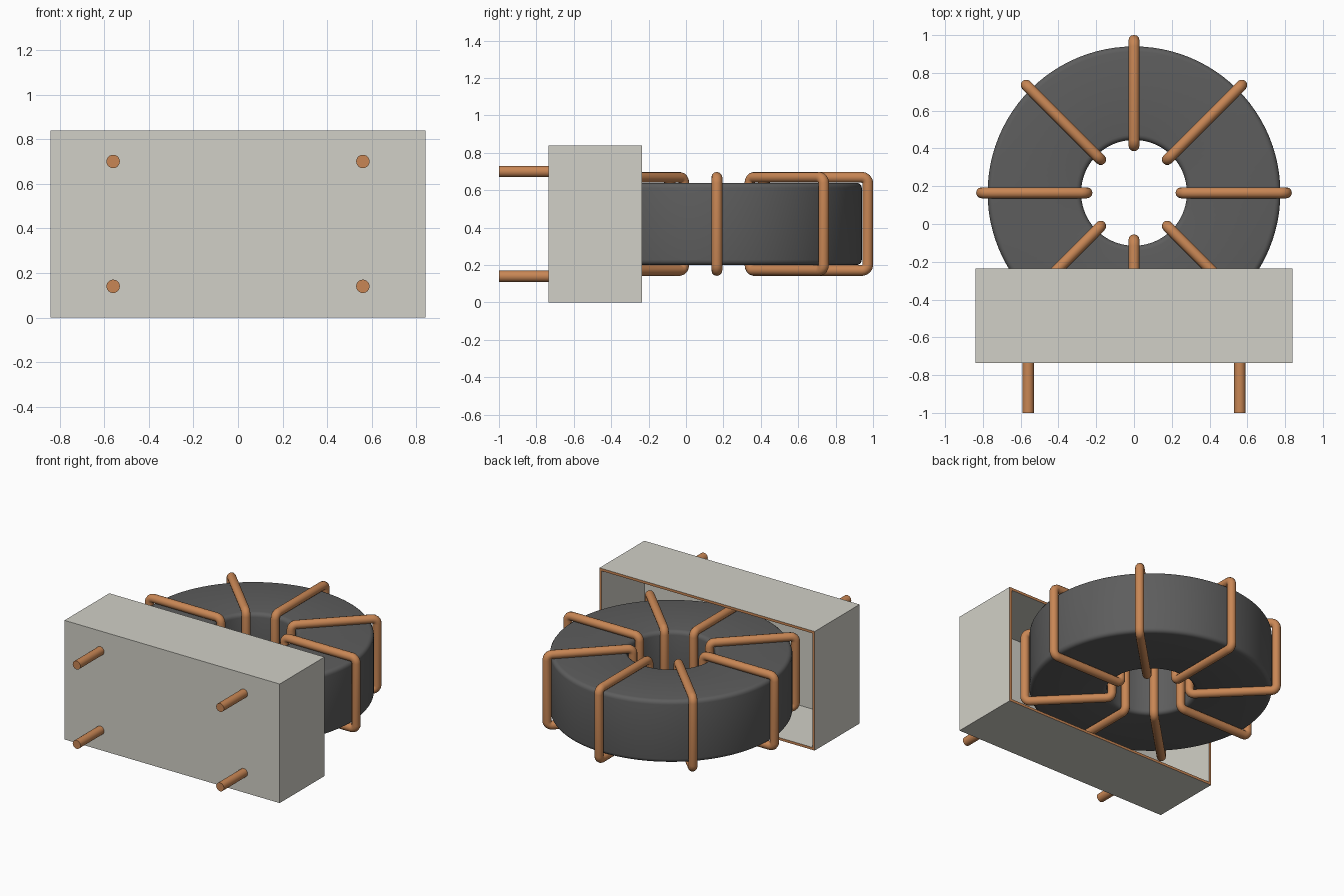
import bpy, bmesh, math
from mathutils import Vector

if "Cube" in bpy.data.objects:
    bpy.data.objects.remove(bpy.data.objects["Cube"])

CENTRE = Vector((0, 0.165, 0.42))   # middle of the ring core
WIRE = 0.029


def material(name, rgb):
    m = bpy.data.materials.new(name)
    m.diffuse_color = (*rgb, 1)
    m.use_nodes = True
    m.node_tree.nodes["Principled BSDF"].inputs["Base Color"].default_value = m.diffuse_color
    return m


copper = material("copper", (0.58, 0.24, 0.09))
ferrite = material("ferrite", (0.11, 0.11, 0.11))
plastic = material("plastic", (0.64, 0.63, 0.57))


def add_object(name, mesh, *mats):
    ob = bpy.data.objects.new(name, mesh)
    bpy.context.collection.objects.link(ob)
    for m in mats:
        mesh.materials.append(m)
    return ob


def from_bmesh(name, bm, *mats):
    bmesh.ops.recalc_face_normals(bm, faces=bm.faces)
    mesh = bpy.data.meshes.new(name)
    bm.to_mesh(mesh)
    bm.free()
    return add_object(name, mesh, *mats)


def smooth(ob, degrees=35):
    bpy.ops.object.select_all(action='DESELECT')
    ob.select_set(True)
    bpy.context.view_layer.objects.active = ob
    bpy.ops.object.shade_smooth_by_angle(angle=math.radians(degrees))


def rounded_rect(x0, x1, z0, z1, r, steps):
    corners = [(x1 - r, z1 - r, 0), (x0 + r, z1 - r, 90),
               (x0 + r, z0 + r, 180), (x1 - r, z0 + r, 270)]
    pts = []
    for cx, cz, start in corners:
        for i in range(steps + 1):
            a = math.radians(start + 90 * i / steps)
            pts.append(Vector((cx + r * math.cos(a), 0, cz + r * math.sin(a))))
    return pts


# Ring core: rounded rectangular section spun about the vertical axis
bm = bmesh.new()
verts = [bm.verts.new(p) for p in rounded_rect(0.28, 0.775, -0.22, 0.22, 0.028, 4)]
edges = [bm.edges.new((verts[i - 1], verts[i])) for i in range(len(verts))]
bmesh.ops.spin(bm, geom=verts + edges, cent=(0, 0, 0), axis=(0, 0, 1),
               angle=math.tau, steps=96, use_merge=True)
bmesh.ops.remove_doubles(bm, verts=bm.verts, dist=1e-4)
core = from_bmesh("ring_core", bm, ferrite)
core.location = CENTRE
smooth(core)

# Wire turns: one closed loop swept as a tube, repeated around the core
curve = bpy.data.curves.new("turn_path", 'CURVE')
curve.dimensions = '3D'
curve.bevel_depth = WIRE
curve.bevel_resolution = 4
path = rounded_rect(0.249, 0.807, -0.249, 0.249, 0.032, 4)
spline = curve.splines.new('POLY')
spline.points.add(len(path) - 1)
for point, co in zip(spline.points, path):
    point.co = (*co, 1)
spline.use_cyclic_u = True
path_ob = bpy.data.objects.new("turn_path", curve)
bpy.context.collection.objects.link(path_ob)
bpy.context.view_layer.update()
turn_mesh = bpy.data.meshes.new_from_object(
    path_ob.evaluated_get(bpy.context.evaluated_depsgraph_get()))
bpy.data.objects.remove(path_ob)
turn_mesh.materials.clear()
turn_mesh.materials.append(copper)
turn_mesh.shade_smooth()
for i in range(8):
    turn = add_object(f"wire_turn_{i + 1}", turn_mesh)
    turn.location = CENTRE
    turn.rotation_euler.z = i * math.tau / 8

# Base housing: hollow box open at the back, with a copper-coloured rim
bm = bmesh.new()
bmesh.ops.create_cube(bm, size=1)
for v in bm.verts:
    v.co = Vector((v.co.x * 1.68, v.co.y * 0.5 - 0.485, v.co.z * 0.84 + 0.42))
mouth = max(bm.faces, key=lambda f: f.calc_center_median().y)
rim = bmesh.ops.inset_region(bm, faces=[mouth], thickness=0.025)["faces"]
for f in rim:
    f.material_index = 1
floor = bmesh.ops.extrude_discrete_faces(bm, faces=[mouth])["faces"][0]
bmesh.ops.translate(bm, verts=floor.verts, vec=(0, -0.475, 0))
from_bmesh("base_housing", bm, plastic, copper)

# Terminal pins on the front of the housing
for x in (-0.56, 0.56):
    for z in (0.14, 0.70):
        bpy.ops.mesh.primitive_cylinder_add(
            vertices=24, radius=0.03, depth=0.275,
            location=(x, -0.8625, z), rotation=(math.pi / 2, 0, 0))
        pin = bpy.context.object
        side = "left" if x < 0 else "right"
        pin.name = f"pin_{side}_{'lower' if z < 0.4 else 'upper'}"
        pin.data.materials.append(copper)
        smooth(pin)
